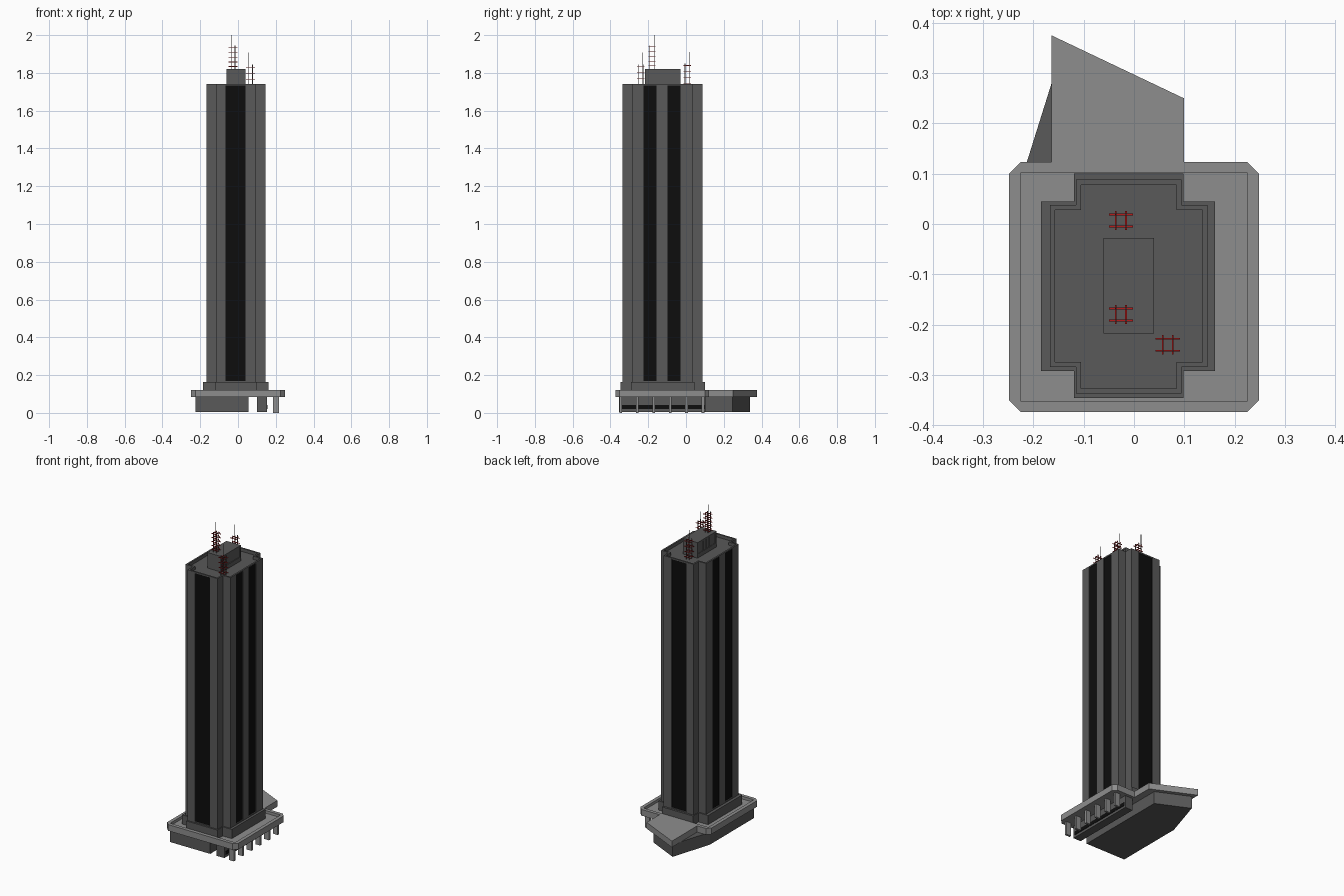
import bpy, bmesh

if "Cube" in bpy.data.objects:
    bpy.data.objects.remove(bpy.data.objects["Cube"])


def material(name, rgb):
    m = bpy.data.materials.new(name)
    m.diffuse_color = (*rgb, 1)
    m.use_nodes = True
    m.node_tree.nodes["Principled BSDF"].inputs["Base Color"].default_value = m.diffuse_color
    return m


DARK = material("dark_grey", (0.1, 0.1, 0.1))
PALE = material("pale_grey", (0.27, 0.27, 0.27))
BLACK = material("black_glass", (0.004, 0.004, 0.004))
RED = material("red_paint", (0.5, 0.01, 0.01))


def prism(name, pts, z0, z1, mat=None):
    """Extrude a plan outline from z0 to z1."""
    bm = bmesh.new()
    face = bm.faces.new([bm.verts.new((x, y, z0)) for x, y in pts])
    top = bmesh.ops.extrude_face_region(bm, geom=[face])
    for v in top["geom"]:
        if isinstance(v, bmesh.types.BMVert):
            v.co.z = z1
    bmesh.ops.recalc_face_normals(bm, faces=bm.faces)
    me = bpy.data.meshes.new(name)
    bm.to_mesh(me)
    bm.free()
    ob = bpy.data.objects.new(name, me)
    bpy.context.collection.objects.link(ob)
    if mat:
        me.materials.append(mat)
    return ob


def box(name, x0, x1, y0, y1, z0, z1, mat=None):
    return prism(name, [(x0, y0), (x1, y0), (x1, y1), (x0, y1)], z0, z1, mat)


def cut(ob, cutter):
    mod = ob.modifiers.new("cut", 'BOOLEAN')
    mod.operation = 'DIFFERENCE'
    mod.solver = 'EXACT'
    mod.object = cutter
    cutter.hide_render = True
    cutter.hide_viewport = True
    cutter.display_type = 'WIRE'


def cross(wx0, wx1, wy0, wy1, nx0, nx1, ny0, ny1):
    """Plus-shaped outline: wide-in-x box joined with long-in-y box."""
    return [(nx0, ny0), (nx1, ny0), (nx1, wy0), (wx1, wy0), (wx1, wy1), (nx1, wy1),
            (nx1, ny1), (nx0, ny1), (nx0, wy1), (wx0, wy1), (wx0, wy0), (nx0, wy0)]


# ground floor block with its angled rear
prism("base_block", [(-0.225, -0.355), (0.055, -0.355), (0.055, 0.245), (-0.145, 0.34),
                     (-0.225, 0.085)], 0.005, 0.083, DARK)
# arcade wall with window strip, and the row of fin columns
box("arcade_wall", 0.1, 0.153, -0.355, 0.105, 0.005, 0.083, DARK)
box("arcade_window", 0.15, 0.155, -0.345, 0.1, 0.02, 0.043, BLACK)
for i in range(6):
    y = -0.345 + i * 0.087
    box(f"arcade_column_{i+1}", 0.185, 0.218, y - 0.007, y + 0.007, 0, 0.084, PALE)

# podium roof with chamfered corners and sunken deck
c, X, Y0, Y1 = 0.023, 0.248, -0.374, 0.123
podium = prism("podium_roof", [(-X + c, Y0), (X - c, Y0), (X, Y0 + c), (X, Y1 - c),
                               (X - c, Y1), (-X + c, Y1), (-X, Y1 - c), (-X, Y0 + c)],
               0.083, 0.122, PALE)
cut(podium, box("podium_cutter", -0.226, 0.226, -0.352, 0.101, 0.105, 0.2))
prism("rear_canopy", [(-0.164, 0.123), (0.099, 0.123), (0.099, 0.25), (-0.164, 0.375)],
      0.083, 0.122, PALE)

# tower plinth and shaft
prism("tower_plinth", cross(-0.185, 0.161, -0.292, 0.045, -0.119, 0.098, -0.346, 0.1),
      0.105, 0.163, DARK)
L, R, F, B = -0.167, 0.146, -0.337, 0.088
shaft = prism("tower_shaft", cross(L, R, -0.284, 0.038, -0.115, 0.094, F, B),
              0.163, 1.742, DARK)
p = 0.01
cut(shaft, prism("roof_cutter", cross(L + p, R - p, -0.284 + p, 0.038 - p, -0.115 + p,
                                      0.094 - p, F + p, B - p), 1.722, 1.8))

# recessed full-height window strips on all four sides
d, e, Z0, Z1 = 0.007, 0.02, 0.17, 1.734
strips = [("front", -0.065, 0.041, F, 1, 'y'), ("back", -0.065, 0.041, B, -1, 'y')]
for a, b in ((-0.225, -0.157), (-0.097, -0.029)):
    strips += [("left", a, b, L, 1, 'x'), ("right", a, b, R, -1, 'x')]
for i, (side, a, b, w, s, axis) in enumerate(strips):
    def slab(name, n0, n1, mat=None):
        n0, n1 = sorted((w + s * n0, w + s * n1))
        if axis == 'y':
            return box(name, a, b, n0, n1, Z0, Z1, mat)
        return box(name, n0, n1, a, b, Z0, Z1, mat)
    cut(shaft, slab(f"strip_cutter_{i+1}", -e, d))
    slab(f"{side}_window_strip_{i+1}", d - 0.002, d + 0.001, BLACK)

# rooftop plant room with side panels and louvres
room = box("plant_room", -0.061, 0.04, -0.218, -0.028, 1.72, 1.82, DARK)
cut(room, box("right_panel_cutter", 0.036, 0.06, -0.208, -0.038, 1.748, 1.81))
cut(room, box("left_panel_cutter", -0.08, -0.057, -0.208, -0.038, 1.748, 1.81))
for i in range(5):
    y = -0.18 + i * 0.0285
    box(f"louvre_{i+1}", -0.06, -0.056, y - 0.005, y + 0.005, 1.748, 1.81, DARK)


def mast(name, cx, cy, z0, z1, tip, levels):
    """Lattice mast: four posts, crossing rungs and a spire."""
    hx, hy, t = 0.01, 0.012, 0.0017
    for i, (sx, sy) in enumerate(((-1, -1), (1, -1), (1, 1), (-1, 1))):
        x, y = cx + sx * hx, cy + sy * hy
        box(f"{name}_post_{i+1}", x - t, x + t, y - t, y + t, z0, z1, DARK)
    for k in range(levels):
        z = z0 + (z1 - z0) * (k + 0.5) / levels
        for s in (-1, 1):
            y, x = cy + s * hy, cx + s * hx
            box(f"{name}_cross_rung", cx - 0.024, cx + 0.024, y - t, y + t,
                z - t, z + t, RED)
            box(f"{name}_long_rung", x - t, x + t, cy - 0.019, cy + 0.019,
                z + 0.005 - t, z + 0.005 + t, RED)
    x, y = cx - hx, cy + hy
    box(f"{name}_spire", x - 0.0012, x + 0.0012, y - 0.0012, y + 0.0012, z1, tip, DARK)


mast("tall_mast", -0.026, -0.18, 1.82, 1.945, 2.0, 5)
mast("front_mast", 0.067, -0.24, 1.72, 1.845, 1.907, 4)
mast("rear_mast", -0.026, 0.007, 1.72, 1.85, 1.91, 4)
